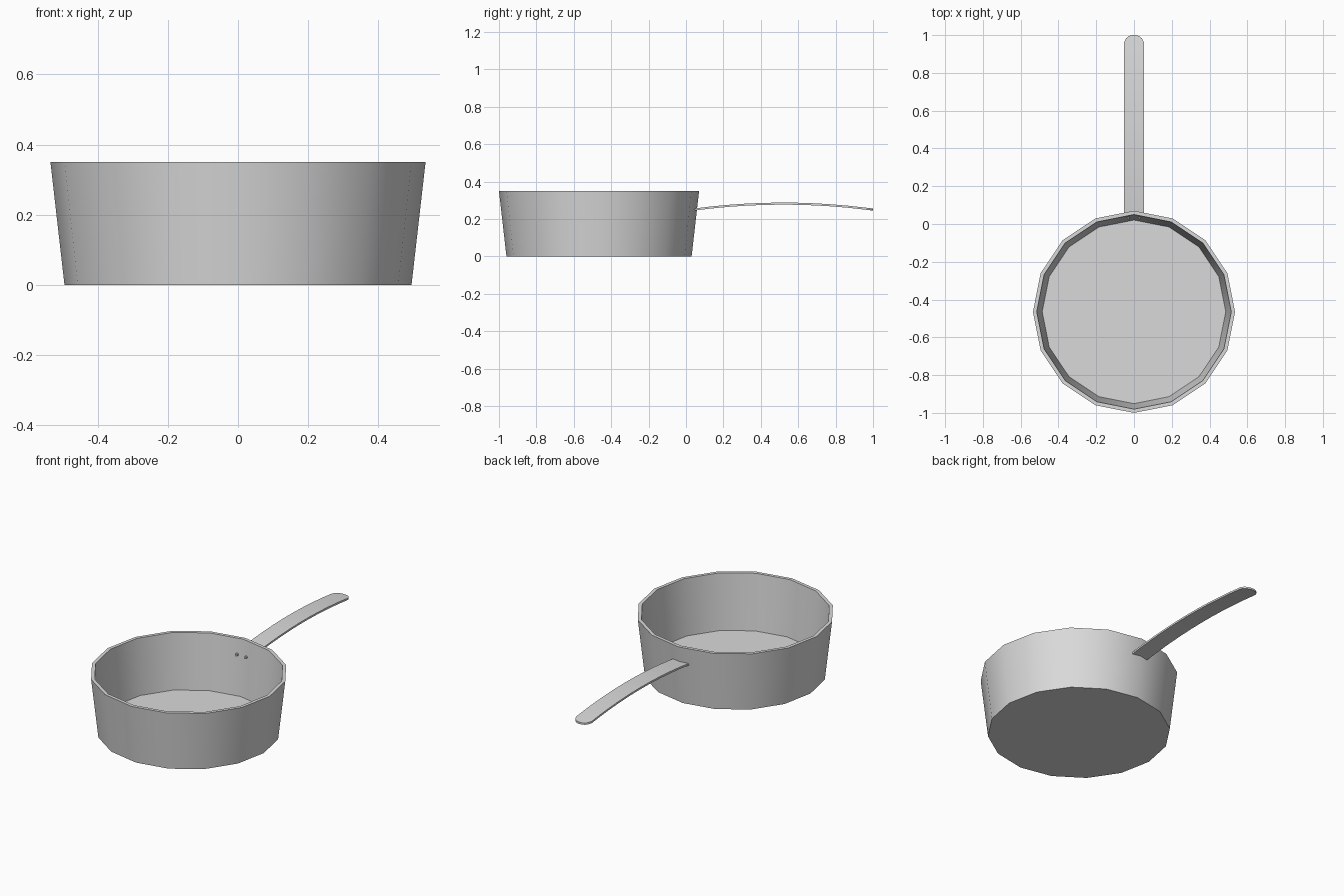
import bpy, bmesh, math
from mathutils import Matrix

cube = bpy.data.objects.get("Cube")
if cube:
    bpy.data.objects.remove(cube, do_unlink=True)

SIDES = 16
POT_Y = -0.465
HANDLE_START, HANDLE_TIP = 0.045, 1.0

metal = bpy.data.materials.new("grey metal")
metal.use_nodes = True
colour = (0.7, 0.7, 0.7, 1)
metal.diffuse_color = colour
metal.node_tree.nodes["Principled BSDF"].inputs["Base Color"].default_value = colour


def finish(name, bm, angle=35):
    bmesh.ops.recalc_face_normals(bm, faces=bm.faces)
    mesh = bpy.data.meshes.new(name)
    bm.to_mesh(mesh)
    bm.free()
    obj = bpy.data.objects.new(name, mesh)
    bpy.context.collection.objects.link(obj)
    mesh.materials.append(metal)
    bpy.ops.object.select_all(action='DESELECT')
    obj.select_set(True)
    bpy.context.view_layer.objects.active = obj
    bpy.ops.object.shade_smooth_by_angle(angle=math.radians(angle))
    return obj


# Pot: tapered wall profile turned around its centre, capped below and inside
bm = bmesh.new()
profile = [(0.495, 0), (0.535, 0.35), (0.515, 0.35), (0.486, 0.02)]
rings = []
for radius, z in profile:
    ring = []
    for i in range(SIDES):
        a = math.tau * i / SIDES
        ring.append(bm.verts.new((radius * math.cos(a), POT_Y + radius * math.sin(a), z)))
    rings.append(ring)
for low, high in zip(rings, rings[1:]):
    for i in range(SIDES):
        j = (i + 1) % SIDES
        bm.faces.new((low[i], low[j], high[j], high[i]))
bm.faces.new(rings[0])
bm.faces.new(rings[-1])
finish("pot", bm)

# Handle: flat arched strip with a rounded tip
bm = bmesh.new()
stations = [(HANDLE_START + (0.962 - HANDLE_START) * i / 10, 0.052) for i in range(11)]
stations += [(0.983, 0.042), (0.994, 0.028), (HANDLE_TIP, 0.01)]
sections = []
for y, half in stations:
    top = 0.288 - 0.032 * ((y - 0.52) / 0.48) ** 2
    corners = [(-half, top), (half, top), (half, top - 0.011), (-half, top - 0.011)]
    sections.append([bm.verts.new((x, y, z)) for x, z in corners])
for a, b in zip(sections, sections[1:]):
    for i in range(4):
        j = (i + 1) % 4
        bm.faces.new((a[i], a[j], b[j], b[i]))
bm.faces.new(sections[0])
bm.faces.new(sections[-1])
finish("handle", bm)

# Rivets: small studs on the inner wall behind the handle
for side, label in ((1, "left"), (-1, "right")):
    bm = bmesh.new()
    place = Matrix.Translation((side * 0.03, 0.032, 0.257)) @ Matrix.Rotation(math.pi / 2, 4, 'X')
    bmesh.ops.create_cone(bm, cap_ends=True, segments=10, radius1=0.009,
                          radius2=0.007, depth=0.018, matrix=place)
    finish("rivet_" + label, bm)
